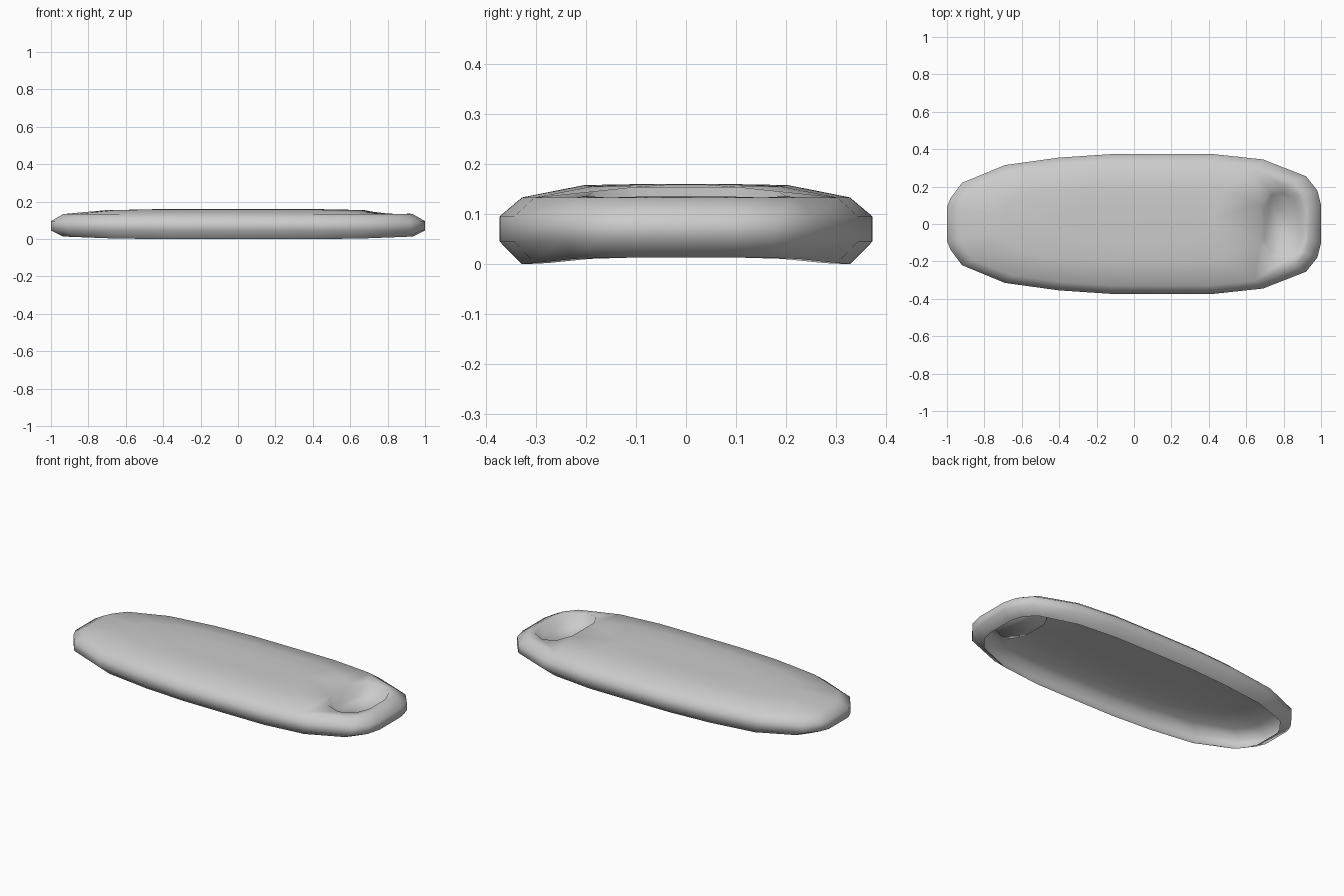
import bpy, bmesh
from mathutils import Vector
from mathutils.geometry import delaunay_2d_cdt

if "Cube" in bpy.data.objects:
    bpy.data.objects.remove(bpy.data.objects["Cube"])

# Half outline of the pad, mirrored in y
half = [(1, .1), (.98, .18), (.92, .255), (.69, .345), (.43, .373), (.15, .374),
        (-.13, .373), (-.4, .355), (-.69, .315), (-.92, .22), (-.98, .14), (-1, .09)]
bowl_half = [(.915, .07), (.88, .155), (.80, .2), (.72, .185), (.672, .1)]


def mirrored(pts):
    return pts + [(x, -y) for x, y in reversed(pts)]


def height(x, y):
    # gently crowned top, falling toward the rim
    p = min(1, (abs(x) / .94) ** 2.5 + (abs(y) / .33) ** 2.5)
    return .16 - .027 * p ** 2.2


outline = mirrored(half)
bowl = mirrored(bowl_half)
inset = [(x * .935, y * .88) for x, y in outline]
bm = bmesh.new()


def ring(pts, z):
    return [bm.verts.new((x, y, z(x, y))) for x, y in pts]


def bridge(a, b):
    n = len(a)
    for i in range(n):
        j = (i + 1) % n
        bm.faces.new((a[i], a[j], b[j], b[i]))


# Rounded side wall, open underneath
rings = [ring(inset, lambda x, y: .013 * max(0, (abs(x) - .6) / .335)),
         ring(outline, lambda x, y: .045),
         ring(outline, lambda x, y: .095),
         ring(inset, height)]
for a, b in zip(rings, rings[1:]):
    bridge(a, b)

# Crowned top with an opening for the bowl
pts = [Vector(p) for p in inset + bowl]
n, m = len(inset), len(bowl)
edges = [(i, (i + 1) % n) for i in range(n)] + [(n + i, n + (i + 1) % m) for i in range(m)]
middle = [(x * .75, y * .62) for x, y in inset] + [(x * .45, y * .3) for x, y in inset]
pts += [Vector(p) for p in middle if p[0] < .63 or abs(p[1]) > .24]
co, _, tris, *_ = delaunay_2d_cdt(pts, edges, [], 1, 1e-5)


def in_bowl(x, y):
    hit = False
    for i, (x1, y1) in enumerate(bowl):
        x2, y2 = bowl[i - 1]
        if (y1 > y) != (y2 > y) and x < (x2 - x1) * (y - y1) / (y2 - y1) + x1:
            hit = not hit
    return hit


top = [bm.verts.new((c.x, c.y, height(c.x, c.y))) for c in co]
for t in tris:
    c = sum((co[i] for i in t), Vector((0, 0))) / len(t)
    if not in_bowl(c.x, c.y):
        bm.faces.new([top[i] for i in t])

# Shallow bowl
rim = ring(bowl, height)
floor = ring([(.795 + (x - .795) * .8, y * .82) for x, y in bowl], lambda x, y: .08)
bridge(rim, floor)
bm.faces.new(floor)

bmesh.ops.remove_doubles(bm, verts=bm.verts, dist=1e-4)
bmesh.ops.delete(bm, geom=[v for v in bm.verts if not v.link_faces], context='VERTS')
bmesh.ops.recalc_face_normals(bm, faces=bm.faces)
if sum(f.normal.z * f.calc_area() for f in bm.faces) < 0:
    bmesh.ops.reverse_faces(bm, faces=bm.faces)
for f in bm.faces:
    f.smooth = True
mesh = bpy.data.meshes.new("pad_shell")
bm.to_mesh(mesh)
bm.free()
bpy.context.collection.objects.link(bpy.data.objects.new("pad_shell", mesh))
